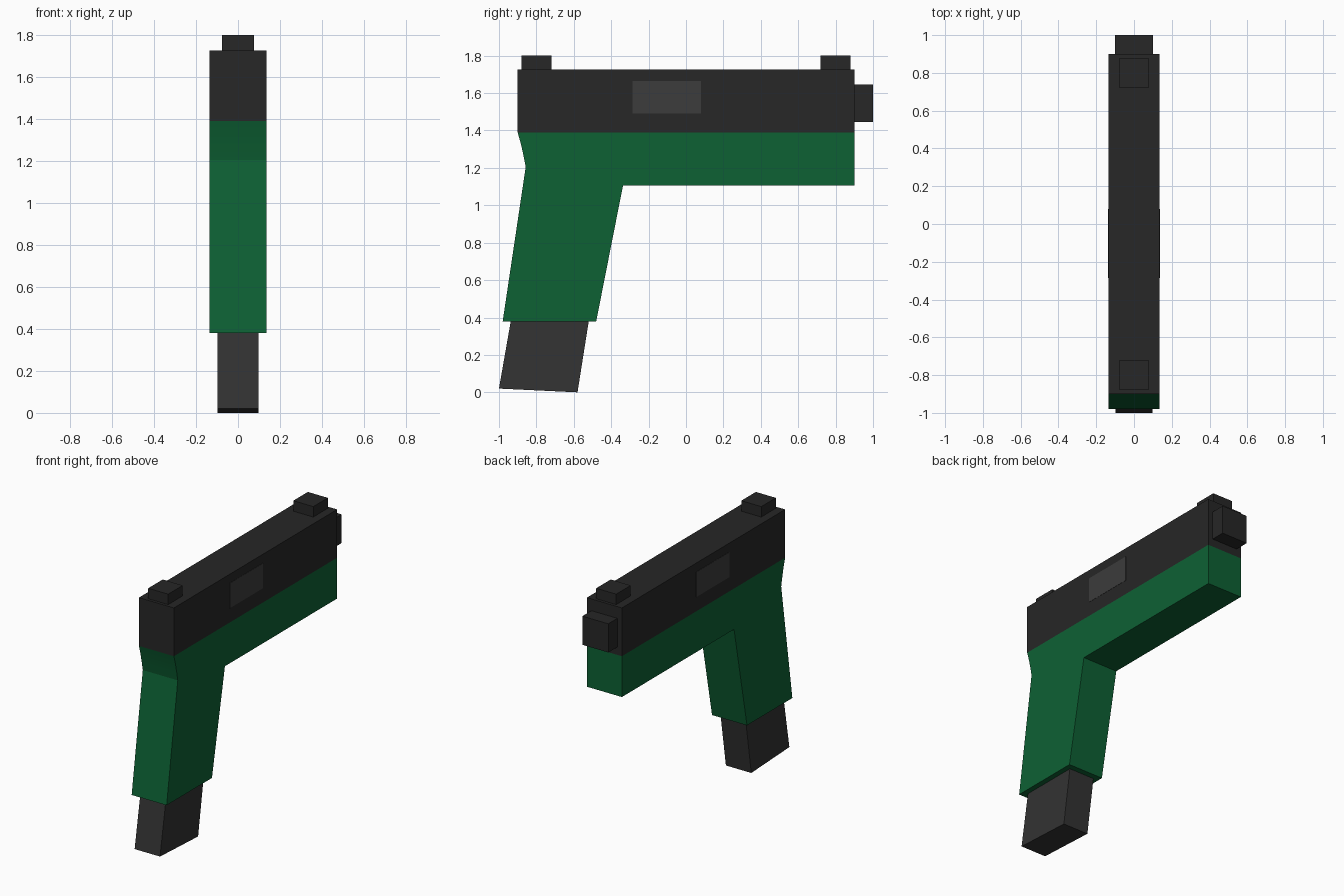
import bpy
import bmesh

if "Cube" in bpy.data.objects:
    bpy.data.objects.remove(bpy.data.objects["Cube"])


def material(name, rgb):
    m = bpy.data.materials.new(name)
    m.diffuse_color = (*rgb, 1.0)
    m.use_nodes = True
    m.node_tree.nodes["Principled BSDF"].inputs["Base Color"].default_value = m.diffuse_color
    return m


black = material("black", (0.02, 0.02, 0.02))
dark_grey = material("dark_grey", (0.033, 0.033, 0.033))
mid_grey = material("mid_grey", (0.045, 0.045, 0.045))
green = material("green", (0.004, 0.12, 0.034))


def extrude_profile(name, points, half_width, mat):
    """Extrude a (y, z) outline symmetrically along x."""
    bm = bmesh.new()
    face = bm.faces.new([bm.verts.new((-half_width, y, z)) for y, z in points])
    result = bmesh.ops.extrude_face_region(bm, geom=[face])
    verts = [g for g in result["geom"] if isinstance(g, bmesh.types.BMVert)]
    bmesh.ops.translate(bm, verts=verts, vec=(2 * half_width, 0, 0))
    bmesh.ops.recalc_face_normals(bm, faces=bm.faces)
    mesh = bpy.data.meshes.new(name)
    bm.to_mesh(mesh)
    bm.free()
    mesh.materials.append(mat)
    obj = bpy.data.objects.new(name, mesh)
    bpy.context.collection.objects.link(obj)
    return obj


def block(name, y0, y1, z0, z1, half_width, mat):
    return extrude_profile(name, [(y0, z0), (y1, z0), (y1, z1), (y0, z1)], half_width, mat)


# Upper slide, muzzle and side panels
block("slide", -0.90, 0.90, 1.39, 1.727, 0.135, black)
block("muzzle", 0.90, 1.00, 1.445, 1.645, 0.10, black)
block("side_panels", -0.285, 0.08, 1.49, 1.665, 0.1365, mid_grey)

# Rear and front sights
for name, y in (("rear_sight", -0.80), ("front_sight", 0.80)):
    block(name, y - 0.08, y + 0.08, 1.727, 1.80, 0.077, black)

# Frame and grip in one outline, with a softly bent back edge
frame = extrude_profile("frame_and_grip", [
    (-0.90, 1.39), (-0.882, 1.325), (-0.869, 1.267), (-0.857, 1.205),
    (-0.98, 0.38), (-0.48, 0.38), (-0.337, 1.105), (0.90, 1.105), (0.90, 1.39),
], 0.135, green)
bpy.context.view_layer.objects.active = frame
frame.select_set(True)
bpy.ops.object.shade_smooth_by_angle(angle=0.26)

# Magazine below the grip
extrude_profile("magazine", [
    (-0.937, 0.38), (-1.00, 0.02), (-0.58, 0.0), (-0.52, 0.38),
], 0.098, dark_grey)
